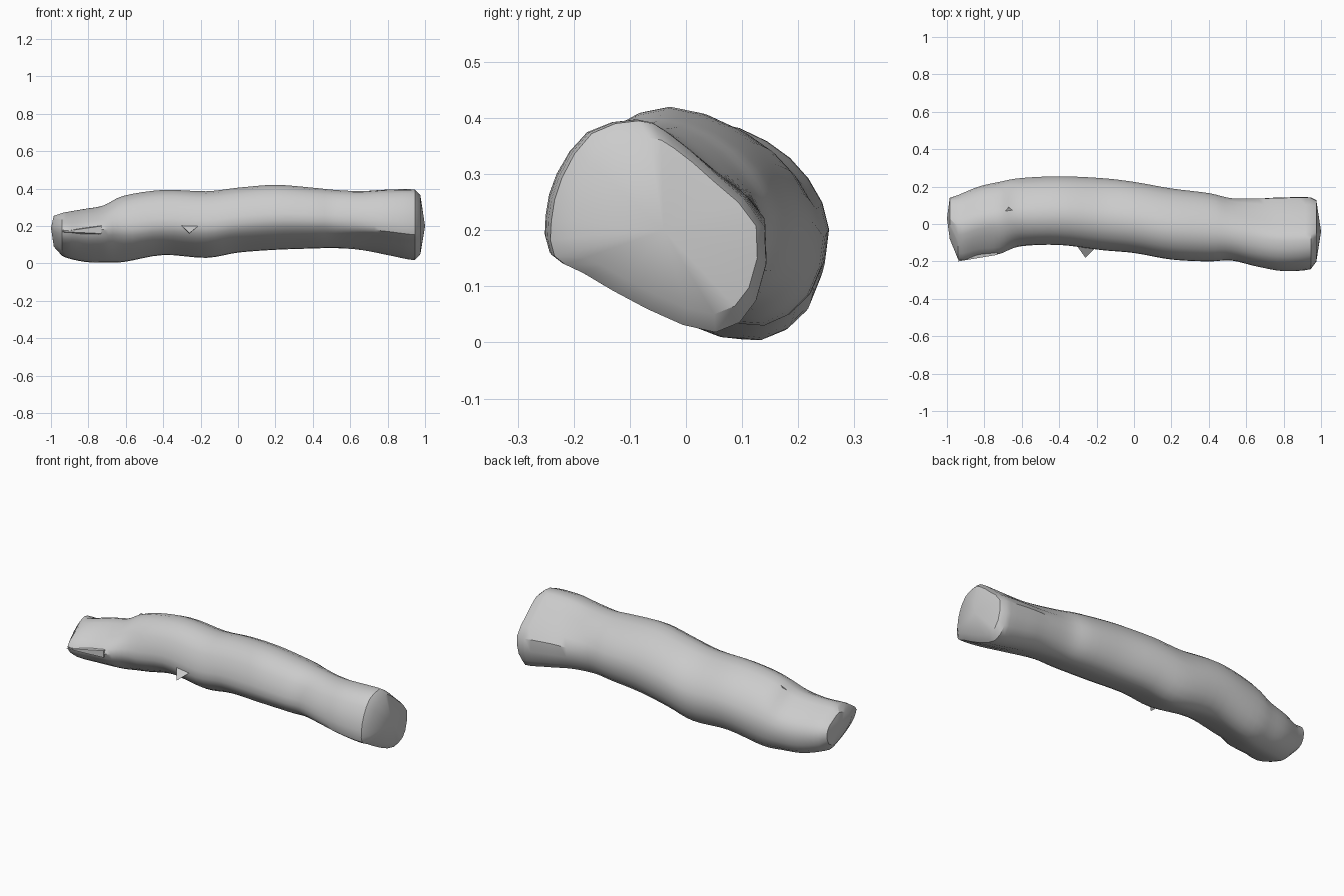
import bpy, bmesh, math
from mathutils import Vector

cube = bpy.data.objects.get("Cube")
if cube:
    bpy.data.objects.remove(cube)

grey = bpy.data.materials.new("plain grey")
grey.use_nodes = True
grey.diffuse_color = (0.6, 0.6, 0.6, 1)
grey.node_tree.nodes["Principled BSDF"].inputs["Base Color"].default_value = (0.6, 0.6, 0.6, 1)


def catmull(a, b, c, d, t):
    return 0.5 * (2 * b + (c - a) * t + (2 * a - 5 * b + 4 * c - d) * t * t
                  + (3 * b - a - 3 * c + d) * t ** 3)


def make_object(name, bm):
    bmesh.ops.recalc_face_normals(bm, faces=bm.faces)
    mesh = bpy.data.meshes.new(name)
    bm.to_mesh(mesh)
    bm.free()
    mesh.materials.append(grey)
    obj = bpy.data.objects.new(name, mesh)
    bpy.context.collection.objects.link(obj)
    return obj


# Unit cross-sections (y, z): broken left end, rounded middle, undercut right end
LEFT = [(-1, .2), (-.85, -.2), (-.5, -.55), (0, -.87), (.4, -1), (.85, -.72),
        (1, -.1), (.85, .4), (.45, .75), (0, 1), (-.45, .8), (-.8, .5)]
MIDDLE = [(-1, -.1), (-.83, -.42), (-.5, -.68), (0, -.9), (.45, -1), (.85, -.7),
          (1, -.1), (.8, .42), (.4, .8), (-.15, 1), (-.65, .8), (-.92, .35)]
RIGHT = [(-1, .05), (-.97, -.28), (-.7, -.44), (-.1, -.78), (.54, -1), (.92, -.7),
         (1, 0), (.54, .5), (.1, .88), (-.18, 1), (-.62, .88), (-.9, .46)]

# Stations along the log: x, y range, z range
STATIONS = [
    (-.985, -.08, .14, .09, .255), (-.94, -.19, .155, .04, .27),
    (-.83, -.17, .2, .01, .29), (-.72, -.16, .225, .005, .31),
    (-.61, -.12, .245, .008, .362), (-.4, -.112, .255, .045, .393),
    (-.17, -.14, .245, .03, .386), (0, -.155, .225, .058, .405),
    (.2, -.19, .19, .073, .42), (.4, -.2, .165, .08, .405),
    (.52, -.195, .138, .082, .393), (.66, -.228, .136, .072, .387),
    (.8, -.25, .14, .045, .395), (.945, -.24, .14, .018, .395),
    (.975, -.2, .125, .05, .365)]
STEPS = 4


def mix(p, q, t):
    t = max(0, min(1, t))
    return [Vector(a).lerp(Vector(b), t) for a, b in zip(p, q)]


def section(x):
    if x < 0:
        return mix(LEFT, MIDDLE, (x + .75) / .2)
    return mix(MIDDLE, RIGHT, (x - .45) / .3)


def ring(station):
    x, y0, y1, z0, z1 = station
    pts = section(x)
    n = len(pts)
    out = []
    for i in range(n):
        for t in (0, .5):
            p = catmull(pts[i - 1], pts[i], pts[(i + 1) % n], pts[(i + 2) % n], t)
            out.append(Vector((x, (y0 + y1 + p.x * (y1 - y0)) / 2,
                               (z0 + z1 + p.y * (z1 - z0)) / 2)))
    return out


# Log body: rings lofted along the bent centre line, with domed ends
control = [Vector(s) for s in STATIONS]
last = len(control) - 1
path = []
for i in range(last):
    a, d = control[max(i - 1, 0)], control[min(i + 2, last)]
    steps = 1 if i in (0, last - 1) else STEPS
    path += [catmull(a, control[i], control[i + 1], d, k / steps) for k in range(steps)]
path.append(control[-1])

bm = bmesh.new()
rings = [[bm.verts.new(p) for p in ring(s)] for s in path]
for r, s in zip(rings, rings[1:]):
    for j in range(len(r)):
        k = (j + 1) % len(r)
        bm.faces.new((r[j], r[k], s[k], s[j]))
for r, tip in ((rings[0], (-1, .03, .19)), (rings[-1], (1, -.04, .2))):
    tip = bm.verts.new(tip)
    for j in range(len(r)):
        bm.faces.new((r[j], r[(j + 1) % len(r)], tip))
body = make_object("log_body", bm)
bpy.context.view_layer.objects.active = body
body.select_set(True)
bpy.ops.object.shade_smooth_by_angle(angle=math.radians(35))


# Small splinters of torn surface
def splinter(name, points):
    bm = bmesh.new()
    bmesh.ops.convex_hull(bm, input=[bm.verts.new(p) for p in points])
    make_object(name, bm)


splinter("front_splinter", [(-.31, -.11, .21), (-.2, -.12, .21), (-.26, -.18, .162), (-.26, -.1, .16)])
splinter("top_splinter", [(-.72, .03, .28), (-.61, .04, .345), (-.67, .09, .335), (-.66, .0, .3)])
splinter("front_flap", [(-.94, -.2, .17), (-.73, -.165, .2), (-.73, -.165, .16),
                        (-.92, -.05, .2), (-.73, -.05, .22), (-.83, -.1, .13)])
